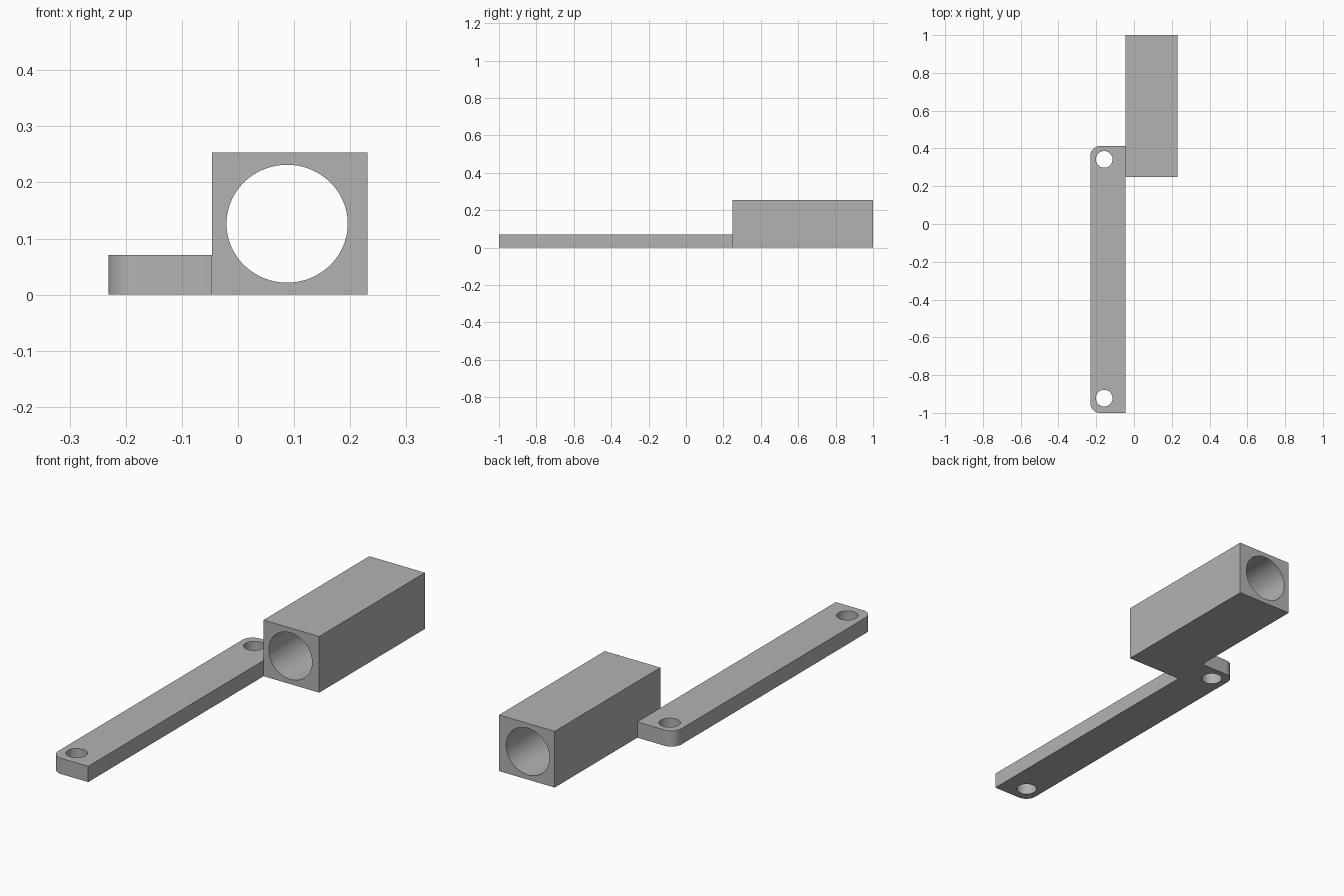
import bpy, bmesh
from math import cos, sin, pi, radians
from mathutils import Matrix

cube = bpy.data.objects.get("Cube")
if cube:
    bpy.data.objects.remove(cube, do_unlink=True)

grey = bpy.data.materials.new("grey")
grey.use_nodes = True
colour = (0.45, 0.45, 0.45, 1)
grey.diffuse_color = colour
grey.node_tree.nodes["Principled BSDF"].inputs["Base Color"].default_value = colour


def arc(cx, cy, rx, ry, start, end, steps):
    angles = [radians(start + (end - start) * i / steps) for i in range(steps + 1)]
    return [(cx + rx * cos(a), cy + ry * sin(a)) for a in angles]


def ellipse(cx, cy, rx, ry, steps=64):
    return arc(cx, cy, rx, ry, 0, 360, steps)[:-1]


def extruded(name, loops, depth, matrix):
    """Extrude an outline with holes, centred on its own plane, then place it."""
    curve = bpy.data.curves.new(name + "_profile", 'CURVE')
    curve.dimensions = '2D'
    curve.fill_mode = 'BOTH'
    curve.extrude = depth / 2
    for loop in loops:
        spline = curve.splines.new('POLY')
        spline.points.add(len(loop) - 1)
        for point, (x, y) in zip(spline.points, loop):
            point.co = (x, y, 0, 1)
        spline.use_cyclic_u = True
    source = bpy.data.objects.new(name + "_profile", curve)
    bpy.context.scene.collection.objects.link(source)
    bpy.context.view_layer.update()
    evaluated = source.evaluated_get(bpy.context.evaluated_depsgraph_get())
    mesh = bpy.data.meshes.new_from_object(evaluated)
    bpy.data.objects.remove(source, do_unlink=True)
    mesh.transform(matrix)

    # Weld the caps to the walls
    bm = bmesh.new()
    bm.from_mesh(mesh)
    bmesh.ops.remove_doubles(bm, verts=bm.verts, dist=0.0001)
    bmesh.ops.recalc_face_normals(bm, faces=bm.faces)
    bm.to_mesh(mesh)
    bm.free()
    mesh.materials.clear()
    mesh.materials.append(grey)
    obj = bpy.data.objects.new(name, mesh)
    bpy.context.scene.collection.objects.link(obj)
    bpy.ops.object.select_all(action='DESELECT')
    obj.select_set(True)
    bpy.context.view_layer.objects.active = obj
    bpy.ops.object.shade_smooth_by_angle(angle=radians(30))
    return obj


# Square block with a round bore running front to back
left, right, height = -0.046, 0.231, 0.253
front, back = 0.248, 1.0
block = [(left, 0), (right, 0), (right, height), (left, height)]
bore = ellipse(0.0875, height / 2, 0.108, 0.105, 96)
extruded("bored_block", [block, bore], back - front,
         Matrix.Translation((0, (front + back) / 2, 0)) @ Matrix.Rotation(pi / 2, 4, 'X'))

# Flat mounting bar, rounded on its outer corners, with a screw hole at each end
outer, near, far, thick, r = -0.231, -1.0, 0.412, 0.071, 0.05
bar = [(left, near), (left, far)]
bar += arc(outer + r, far - r, r, r, 90, 180, 12)
bar += arc(outer + r, near + r, r, r, 180, 270, 12)
holes = [ellipse(-0.158, y, 0.044, 0.044) for y in (0.342, -0.922)]
extruded("mounting_bar", [bar] + holes, thick, Matrix.Translation((0, 0, thick / 2)))
